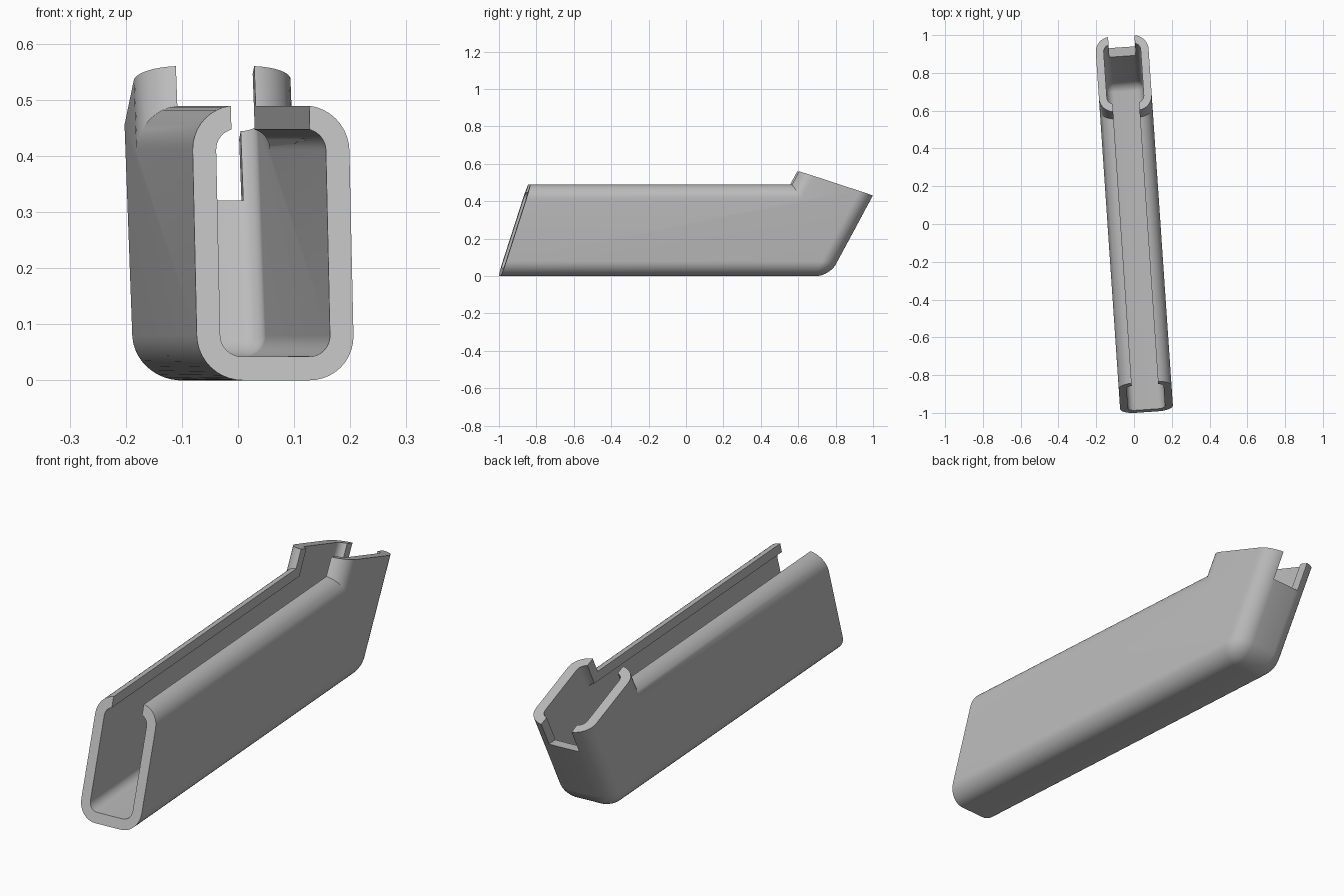
import bpy, bmesh, math

if "Cube" in bpy.data.objects:
    bpy.data.objects.remove(bpy.data.objects["Cube"])

HALF_W, HEIGHT, WALL, RADIUS = 0.14, 0.49, 0.042, 0.08
LEAN = 0.54                      # rearward run of the neck per unit of height
TURN = math.radians(3.9)         # slight yaw of the whole channel


def bent_block(name, inset, open_ends):
    """Side profile of the elbow, extruded across x, with rounded long edges."""
    s = inset * math.sqrt(1 + LEAN ** 2)
    lo, hi = inset, HEIGHT - inset
    rear = lambda z: 0.765 + LEAN * z - s
    neck = lambda z: 0.60 - LEAN * (0.56 - z) + s
    if open_ends:                # cavity runs out past both mouths
        a, f, zc, zd = -1.2, -1.2, 0.8, 0.8
    else:
        a, f, zc, zd = -0.998, -0.84, 0.43, 0.56
    pts = [(a, lo), (rear(lo), lo), (rear(zc), zc),
           (neck(zd), zd), (neck(hi), hi), (f, hi)]
    n, w = len(pts), HALF_W - inset
    bm = bmesh.new()
    left = [bm.verts.new((-w, y, z)) for y, z in pts]
    right = [bm.verts.new((w, y, z)) for y, z in pts]
    bm.faces.new(left)
    bm.faces.new(right[::-1])
    for i in range(n):
        j = (i + 1) % n
        bm.faces.new((left[j], left[i], right[i], right[j]))
    bmesh.ops.recalc_face_normals(bm, faces=bm.faces)
    # round the floor, rear, neck front and top edges, plus the heel
    edges = [bm.edges.get((row[i], row[i + 1]))
             for row in (left, right) for i in (0, 1, 3, 4)]
    edges.append(bm.edges.get((left[1], right[1])))
    bmesh.ops.bevel(bm, geom=edges, offset=RADIUS - inset, offset_type='OFFSET',
                    segments=10, profile=0.5, affect='EDGES', clamp_overlap=False)
    return add_object(name, bm)


def add_object(name, bm):
    me = bpy.data.meshes.new(name)
    bm.to_mesh(me)
    bm.free()
    ob = bpy.data.objects.new(name, me)
    bpy.context.collection.objects.link(ob)
    return ob


def cut(target, cutter):
    mod = target.modifiers.new("cut", 'BOOLEAN')
    mod.operation, mod.solver, mod.object = 'DIFFERENCE', 'EXACT', cutter
    bpy.context.view_layer.objects.active = target
    bpy.ops.object.modifier_apply(modifier=mod.name)
    bpy.data.objects.remove(cutter)


# outer shell and hollow inside
channel = bent_block("bent_channel", 0.0, False)
cut(channel, bent_block("cavity_cutter", WALL, True))

# slot along the top, through the neck front and down the rear wall
bm = bmesh.new()
bmesh.ops.create_cube(bm, size=1.0)
for v in bm.verts:
    v.co = (v.co.x * 0.14, v.co.y * 3.0, 0.32 + (v.co.z + 0.5) * 0.5)
cut(channel, add_object("slot_cutter", bm))

# finish: yaw, colour and smooth shading
channel.rotation_euler.z = TURN
grey = bpy.data.materials.new("light_grey")
grey.diffuse_color = (0.5, 0.5, 0.5, 1)
grey.use_nodes = True
grey.node_tree.nodes["Principled BSDF"].inputs["Base Color"].default_value = grey.diffuse_color
channel.data.materials.clear()
channel.data.materials.append(grey)
for p in channel.data.polygons:
    p.material_index = 0
bpy.context.view_layer.objects.active = channel
channel.select_set(True)
bpy.ops.object.shade_smooth_by_angle(angle=math.radians(30))
